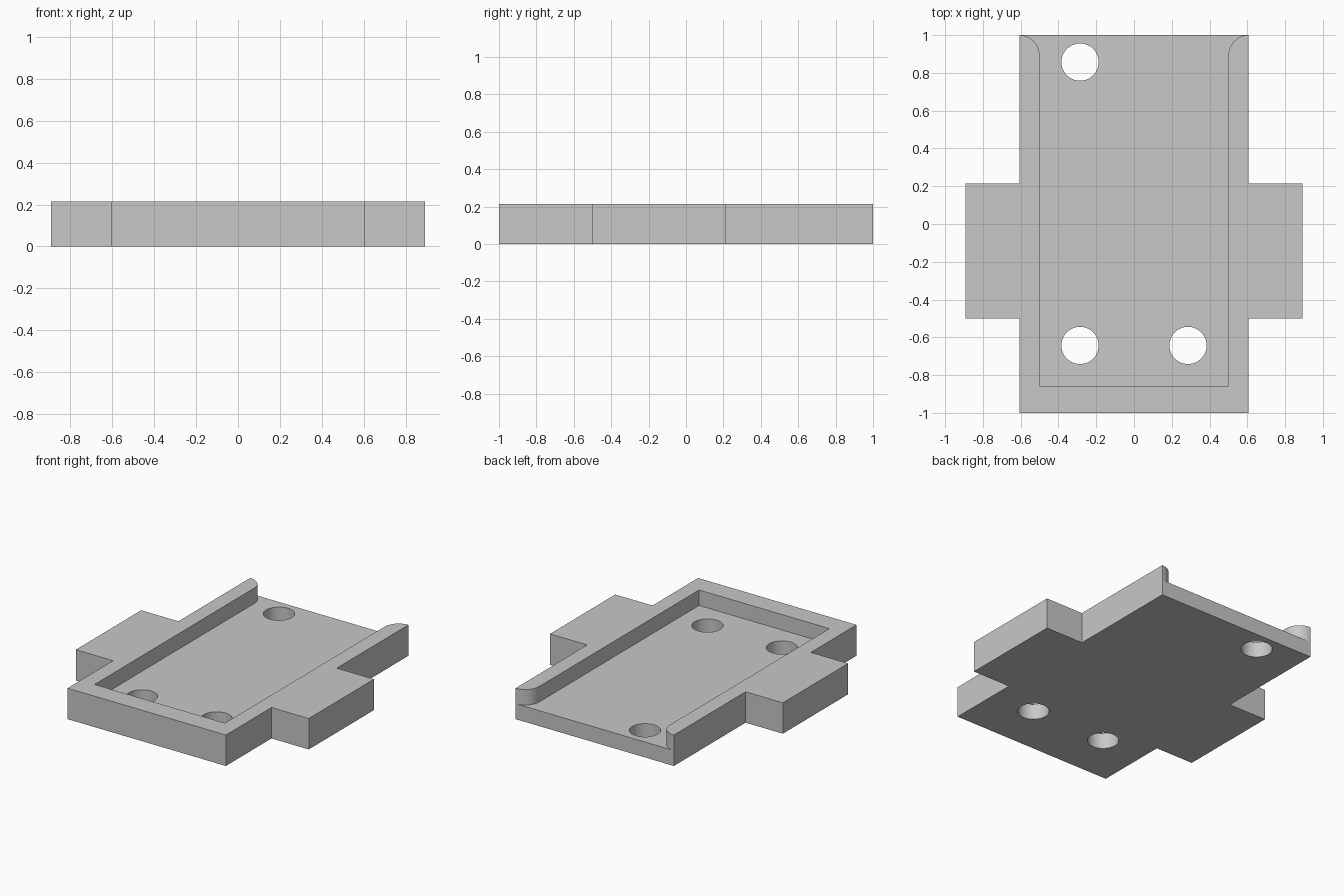
import bpy, bmesh
from math import sin, cos, pi

if "Cube" in bpy.data.objects:
    bpy.data.objects.remove(bpy.data.objects["Cube"])

U = 2 / 28                 # one design unit: the plate is 28 units long
HEIGHT, FLOOR = 3, 1.5     # outer height and pocket floor level

grey = bpy.data.materials.new("plain grey")
grey.use_nodes = True
colour = (0.58, 0.58, 0.58, 1)
grey.diffuse_color = colour
grey.node_tree.nodes["Principled BSDF"].inputs["Base Color"].default_value = colour


def mirrored(half):
    """Close a right-hand outline with its reflection across x = 0."""
    return half + [(-x, y) for x, y in reversed(half)]


def arc(cx, cy, r, start, end, steps):
    angles = [start + (end - start) * i / steps for i in range(steps + 1)]
    return [(cx + r * cos(a), cy + r * sin(a)) for a in angles]


def prism(name, outline, bottom, top):
    """Extrude an outline straight up."""
    bm = bmesh.new()
    face = bm.faces.new([bm.verts.new((x * U, y * U, bottom * U)) for x, y in outline])
    up = bmesh.ops.extrude_face_region(bm, geom=[face])["geom"]
    bmesh.ops.translate(bm, vec=(0, 0, (top - bottom) * U),
                        verts=[v for v in up if isinstance(v, bmesh.types.BMVert)])
    bmesh.ops.recalc_face_normals(bm, faces=bm.faces)
    mesh = bpy.data.meshes.new(name)
    bm.to_mesh(mesh)
    bm.free()
    mesh.materials.append(grey)
    obj = bpy.data.objects.new(name, mesh)
    bpy.context.collection.objects.link(obj)
    return obj


def cut(target, cutter):
    mod = target.modifiers.new("cut", "BOOLEAN")
    mod.operation, mod.solver, mod.object = "DIFFERENCE", "EXACT", cutter
    bpy.context.view_layer.objects.active = target
    bpy.ops.object.modifier_apply(modifier=mod.name)
    bpy.data.objects.remove(cutter)


# Plate with a wing on each side
plate = prism("mounting_plate", mirrored([
    (8.5, -14), (8.5, -7), (12.5, -7), (12.5, 3), (8.5, 3), (8.5, 14)]), 0, HEIGHT)

# Pocket, open at the back, leaving rounded ends on the side walls
round_end = arc(8.5, 12.5, 1.5, pi, pi / 2, 16)
cut(plate, prism("pocket_cutter",
                 mirrored([(7, -12)] + round_end + [(8.5, 16)]), FLOOR, HEIGHT + 1))

# Three screw holes
for x, y in [(-4, -9), (4, -9), (-4, 12)]:
    circle = arc(x, y, 1.38, 0, 2 * pi, 48)[:-1]
    cut(plate, prism("hole_cutter", circle, -1, HEIGHT + 1))

# Smooth the curved walls, keep the edges sharp
bpy.ops.object.select_all(action="DESELECT")
plate.select_set(True)
bpy.context.view_layer.objects.active = plate
bpy.ops.object.shade_smooth_by_angle(angle=pi / 6)
